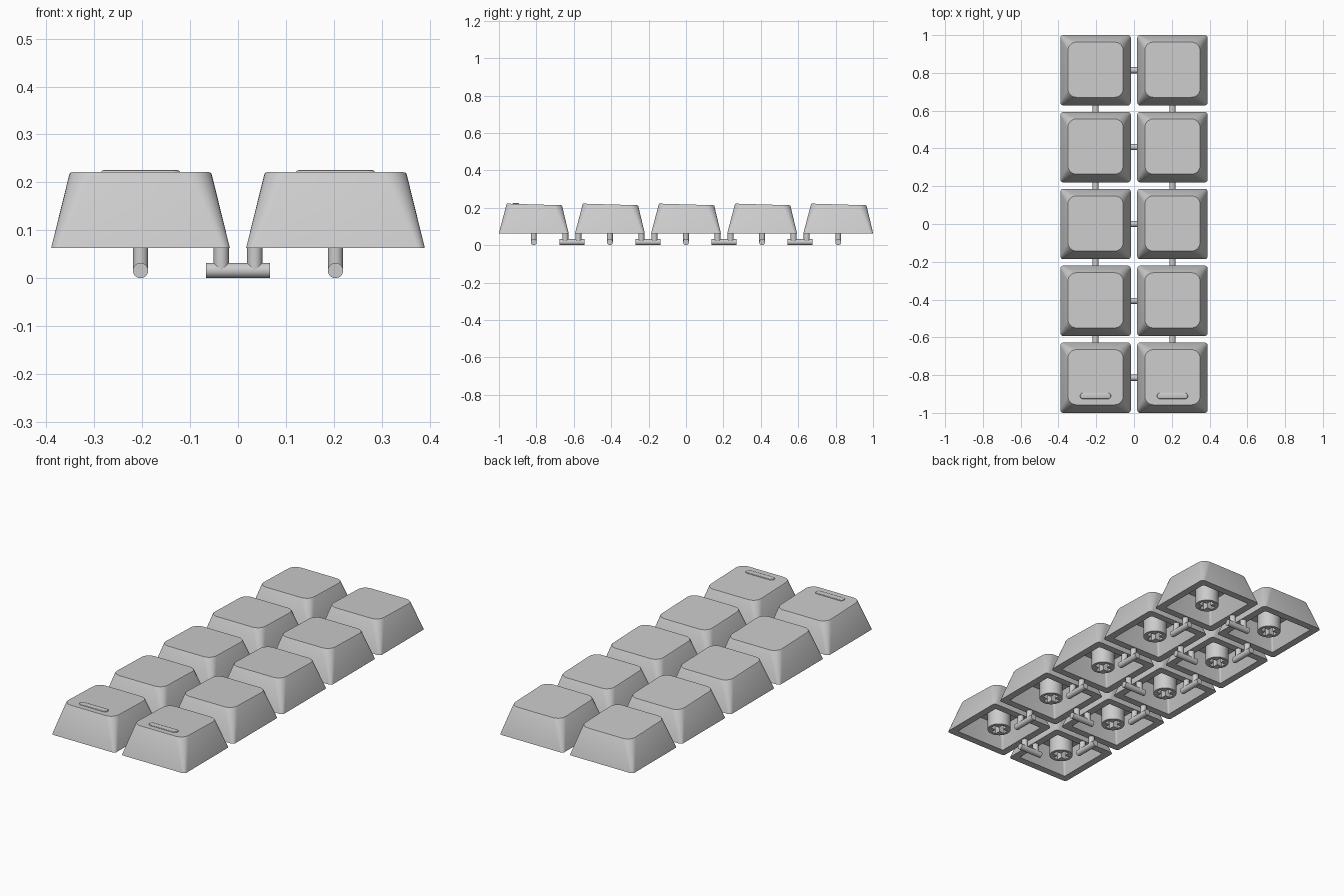
import bpy
import bmesh
from math import cos, sin, pi, radians
from mathutils import Matrix, Vector

cube = bpy.data.objects.get("Cube")
if cube:
    bpy.data.objects.remove(cube, do_unlink=True)

# One plain plastic colour
plastic = bpy.data.materials.new("grey_plastic")
plastic.use_nodes = True
plastic.diffuse_color = (0.6, 0.6, 0.6, 1)
plastic.node_tree.nodes["Principled BSDF"].inputs["Base Color"].default_value = (0.6, 0.6, 0.6, 1)

PITCH = 0.407
COLUMNS = (-PITCH / 2, PITCH / 2)
ROWS = [PITCH * i for i in range(-2, 3)]
BASE = 0.063      # underside of the caps
SLOPE = -0.03     # top surface falls towards the back


def ring(bm, hx, hy, r, z, tilt=0.0, shift=0.0, steps=6):
    """Rounded rectangle of vertices at height z."""
    verts = []
    for q, (sx, sy) in enumerate(((1, 1), (-1, 1), (-1, -1), (1, -1))):
        for i in range(steps + 1):
            a = (q + i / steps) * pi / 2
            x = sx * (hx - r) + r * cos(a)
            y = sy * (hy - r) + r * sin(a)
            verts.append(bm.verts.new((x, y + shift, z + tilt * y)))
    return verts


def loft(bm, rings):
    """Skin successive rings and close both ends."""
    for a, b in zip(rings, rings[1:]):
        n = len(a)
        for i in range(n):
            j = (i + 1) % n
            bm.faces.new((a[i], a[j], b[j], b[i]))
    bm.faces.new(rings[0])
    bm.faces.new(rings[-1])


def finish(bm, name):
    bmesh.ops.recalc_face_normals(bm, faces=bm.faces)
    mesh = bpy.data.meshes.new(name)
    bm.to_mesh(mesh)
    bm.free()
    mesh.materials.append(plastic)
    mesh.shade_smooth()
    mesh.set_sharp_from_angle(angle=radians(28))
    return mesh


def place(name, mesh, location, turn=0.0):
    obj = bpy.data.objects.new(name, mesh)
    obj.location = location
    obj.rotation_euler.z = turn
    bpy.context.collection.objects.link(obj)


def cap_mesh():
    # Hollow shell: ceiling, inner rim, outer rim, tapered sides, top
    bm = bmesh.new()
    loft(bm, [
        ring(bm, 0.115, 0.115, 0.012, 0.175),
        ring(bm, 0.148, 0.148, 0.008, BASE),
        ring(bm, 0.1865, 0.1865, 0.016, BASE),
        ring(bm, 0.1485, 0.1485, 0.046, 0.2145, SLOPE, 0.003),
        ring(bm, 0.146, 0.146, 0.044, 0.2175, SLOPE, 0.003),
    ])
    return finish(bm, "key_cap")


def stem_mesh():
    # Round post with a cross-shaped socket
    bm = bmesh.new()
    r, arm, w = 0.058, 0.043, 0.0135
    circle = [(r * cos(2 * pi * i / 32), r * sin(2 * pi * i / 32)) for i in range(32)]
    quarter = [(arm, -w), (arm, w), (w, w)]
    cross = []
    for q in range(4):
        turn = Matrix.Rotation(q * pi / 2, 2)
        cross += [tuple(turn @ Vector(p)) for p in quarter]
    edges = []
    for outline in (circle, cross):
        verts = [bm.verts.new((x, y, BASE)) for x, y in outline]
        edges += [bm.edges.new((v, verts[i - 1])) for i, v in enumerate(verts)]
    bmesh.ops.triangle_fill(bm, edges=edges, use_beauty=True)
    grown = bmesh.ops.extrude_face_region(bm, geom=bm.faces[:])["geom"]
    top = [v for v in grown if isinstance(v, bmesh.types.BMVert)]
    bmesh.ops.translate(bm, verts=top, vec=(0, 0, 0.116))
    return finish(bm, "stem")


def sprue_mesh():
    # Horizontal rod with two posts that meet the cap rims
    bm = bmesh.new()
    r = 0.016

    def rod(length, matrix):
        bmesh.ops.create_cone(bm, cap_ends=True, segments=24, radius1=r, radius2=r,
                              depth=length, matrix=matrix)

    rod(0.134, Matrix.Translation((0, 0, r)) @ Matrix.Rotation(pi / 2, 4, "Y"))
    for x in (-0.035, 0.035):
        rod(0.05, Matrix.Translation((x, 0, r + 0.025)))
    return finish(bm, "sprue")


def bar_mesh():
    # Raised finger locator with softened upper edge
    bm = bmesh.new()
    loft(bm, [
        ring(bm, 0.082, 0.0165, 0.0164, 0.214),
        ring(bm, 0.082, 0.0165, 0.0164, 0.222),
        ring(bm, 0.080, 0.0145, 0.0144, 0.2245),
        ring(bm, 0.075, 0.0100, 0.0099, 0.226),
    ])
    return finish(bm, "locator_bar")


cap, stem, sprue, bar = cap_mesh(), stem_mesh(), sprue_mesh(), bar_mesh()

# Caps with their stems
for c, x in enumerate(COLUMNS):
    side = ("right", "left")[c]
    for n, y in enumerate(ROWS, 1):
        place(f"key_cap_{side}_{n}", cap, (x, y, 0))
        place(f"stem_{side}_{n}", stem, (x, y, 0))
    place(f"locator_bar_{side}", bar, (x, ROWS[0] - 0.096, 0))
    # Sprues joining neighbouring rows
    for n, y in enumerate(ROWS[:-1], 1):
        place(f"row_sprue_{side}_{n}", sprue, (x, y + PITCH / 2, 0), pi / 2)

# Sprues joining the two columns
for n, y in enumerate(ROWS, 1):
    place(f"column_sprue_{n}", sprue, (0, y, 0))
